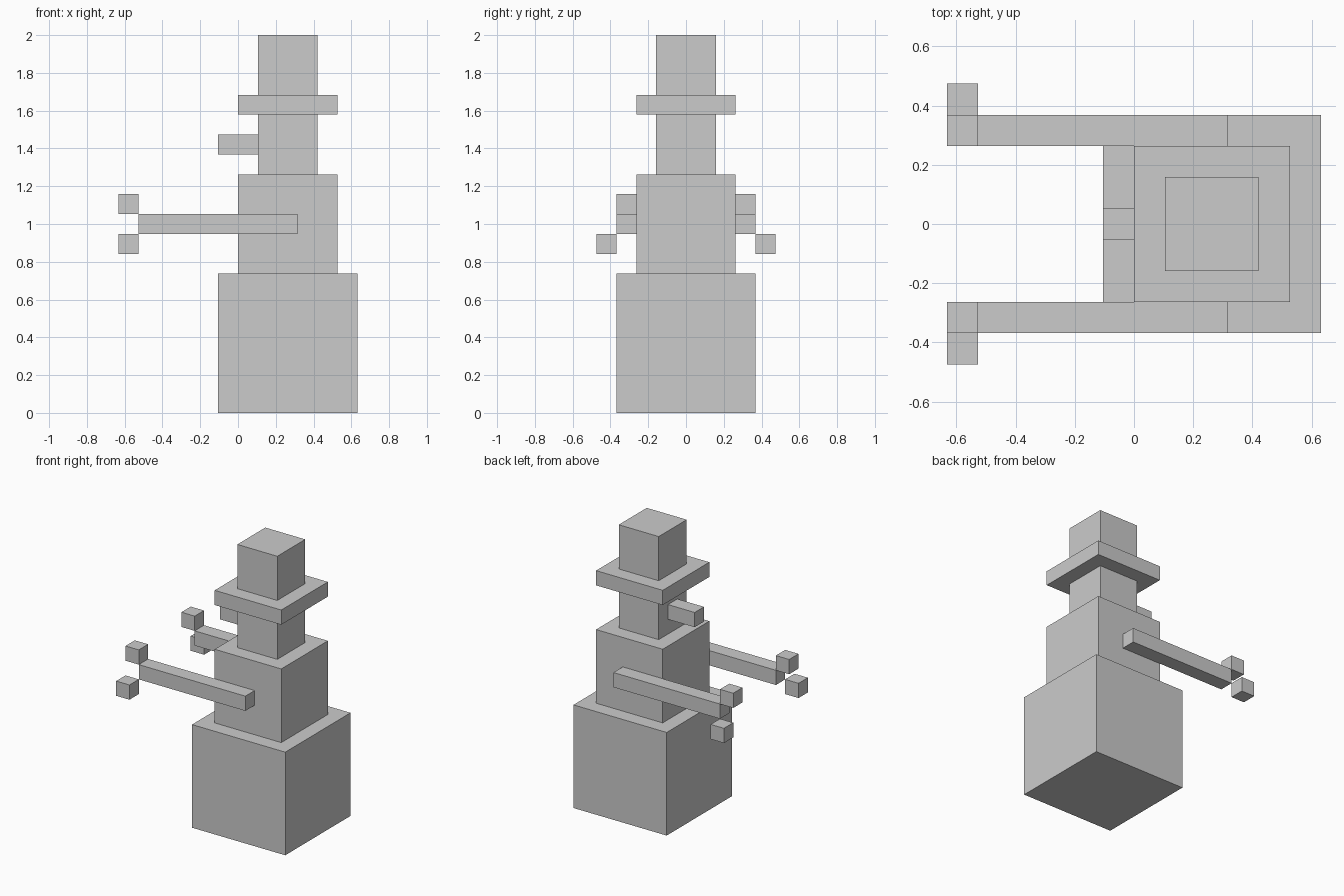
import bpy
import bmesh
from mathutils import Matrix, Vector

if "Cube" in bpy.data.objects:
    bpy.data.objects.remove(bpy.data.objects["Cube"])

U = 2 / 19  # the model sits on a grid of 19 cubes in height


def box(name, x, y, z):
    """Axis-aligned box from (min, max) pairs in grid units."""
    lo, hi = Vector((x[0], y[0], z[0])) * U, Vector((x[1], y[1], z[1])) * U
    mesh = bpy.data.meshes.new(name)
    bm = bmesh.new()
    bmesh.ops.create_cube(bm, size=1, matrix=Matrix.Diagonal((*(hi - lo), 1)))
    bm.to_mesh(mesh)
    bm.free()
    obj = bpy.data.objects.new(name, mesh)
    obj.location = (lo + hi) / 2
    bpy.context.collection.objects.link(obj)
    return obj


def centred(name, x, width, z):
    return box(name, x, (-width / 2, width / 2), z)


# Stacked body, head and hat
centred("lower_body", (-1, 6), 7, (0, 7))
centred("upper_body", (0, 5), 5, (7, 12))
centred("head", (1, 4), 3, (12, 15))
centred("hat_brim", (0, 5), 5, (15, 16))
centred("hat_crown", (1, 4), 3, (16, 19))

# Nose points towards -x
centred("nose", (-1, 1), 1, (13, 14))

# Arms with two finger cubes each, mirrored across y
for side, s in (("left", -1), ("right", 1)):
    inner = sorted((2.5 * s, 3.5 * s))
    outer = sorted((3.5 * s, 4.5 * s))
    box(f"{side}_arm", (-5, 3), inner, (9, 10))
    box(f"{side}_upper_finger", (-6, -5), inner, (10, 11))
    box(f"{side}_lower_finger", (-6, -5), outer, (8, 9))
